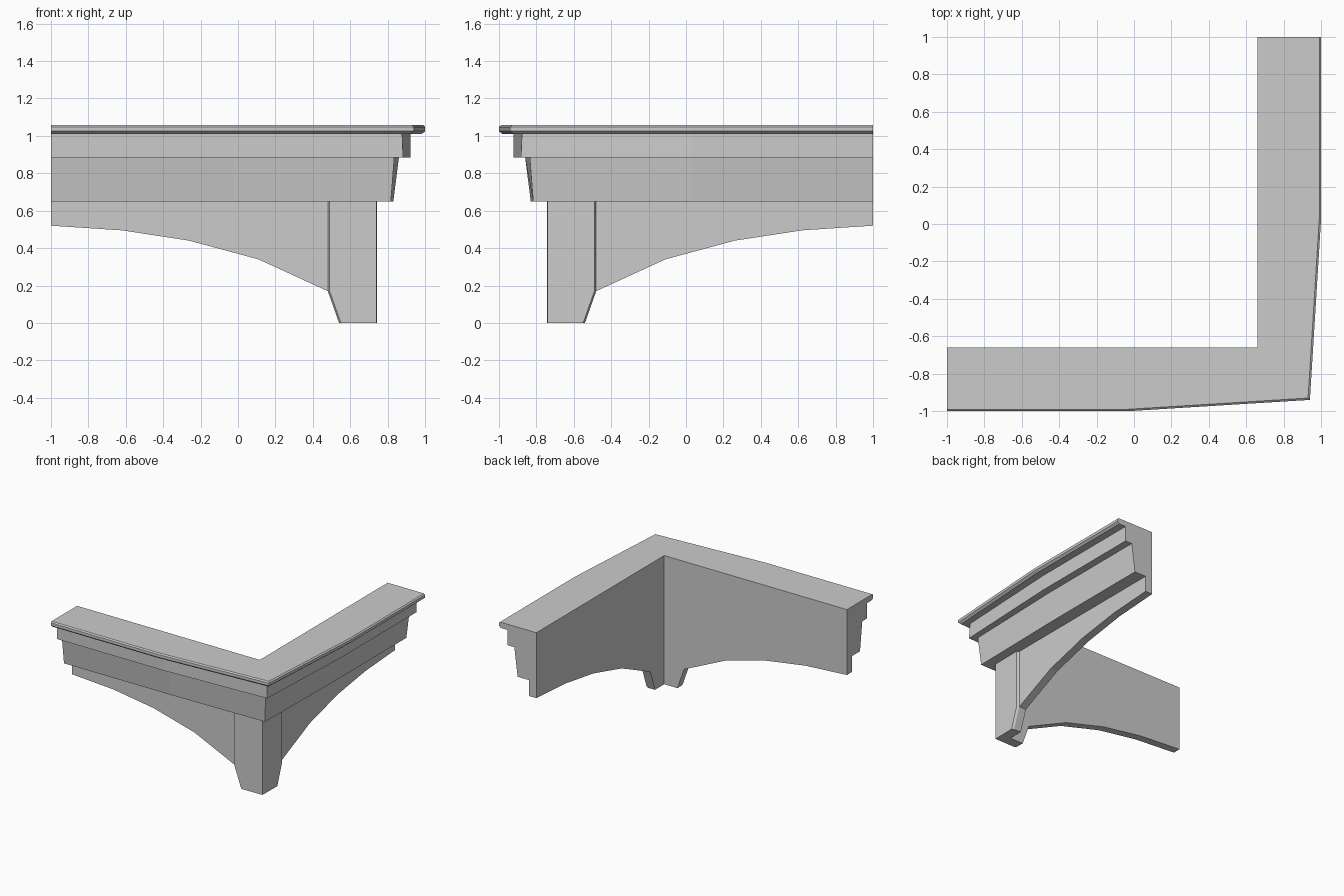
import bpy, bmesh

if "Cube" in bpy.data.objects:
    bpy.data.objects.remove(bpy.data.objects["Cube"])

BEND = -0.03   # the mouldings are straight up to here, then draw in to the corner


def corner_sweep(name, stations):
    """Sweep an open section along the front arm, then mirror it round the corner.
    Each station is (x or None for the mitre, [(depth, z, pull_in, x_shift), ...])."""
    bm = bmesh.new()
    front = []
    for x, section in stations:
        ring = []
        for d, z, pull, shift in section:
            corner = d - pull
            if x is None:
                ring.append((corner, -corner, z))
            else:
                f = max(0.0, (x - BEND) / (corner - BEND))
                ring.append((x + shift, -(d - pull * f), z))
        front.append(ring)
    side = [[(-y, -x, z) for x, y, z in ring] for ring in reversed(front[:-1])]
    rings = [[bm.verts.new(p) for p in ring] for ring in front + side]
    for a, b in zip(rings, rings[1:]):
        for i in range(len(a) - 1):
            bm.faces.new((a[i], a[i + 1], b[i + 1], b[i]))
    bm.faces.new(rings[0])
    bm.faces.new(rings[-1][::-1])
    bmesh.ops.recalc_face_normals(bm, faces=bm.faces[:])
    mesh = bpy.data.meshes.new(name)
    bm.to_mesh(mesh)
    bm.free()
    obj = bpy.data.objects.new(name, mesh)
    bpy.context.collection.objects.link(obj)
    return obj


# Stepped cornice with a rounded top lip
BACK, PANEL, LEG, UNDER = 0.66, 0.725, 0.75, 0.65
cornice = [(BACK, UNDER, 0, 0), (BACK, 1.057, 0, 0),
           (0.99, 1.057, 0.06, 0), (1.0, 1.048, 0.06, 0),
           (1.0, 1.025, 0.06, 0), (0.982, 1.01, 0.058, 0),
           (0.922, 1.01, 0.045, 0), (0.922, 0.885, 0.04, 0),
           (0.86, 0.885, 0.025, 0), (0.83, UNDER, 0.013, 0),
           (PANEL, UNDER, 0, 0)]
corner_sweep("stepped_cornice", [(x, cornice) for x in (-1, BEND, None)])

# Arched apron below the cornice, running down into the foot
arch = [(-1, 0.52), (-0.62, 0.495), (-0.26, 0.44), (0.11, 0.34),
        (0.48, 0.17), (0.54, 0), (None, 0)]
corner_sweep("arched_apron", [
    (x, [(PANEL, UNDER, 0, 0), (PANEL, z, 0, 0), (BACK, z, 0, 0), (BACK, UNDER, 0, 0)])
    for x, z in arch])

# Raised facing of the corner leg, its sides slightly slanted
leg = [(0.48, 0.17), (0.54, 0), (None, 0)]
corner_sweep("corner_leg", [
    (x, [(PANEL, z, 0, 0), (LEG, z, 0.01, 0.01), (LEG, UNDER, 0.01, 0.01 if x != 0.54 else -0.03),
         (PANEL, UNDER, 0, 0 if x != 0.54 else -0.03)])
    for x, z in leg])
